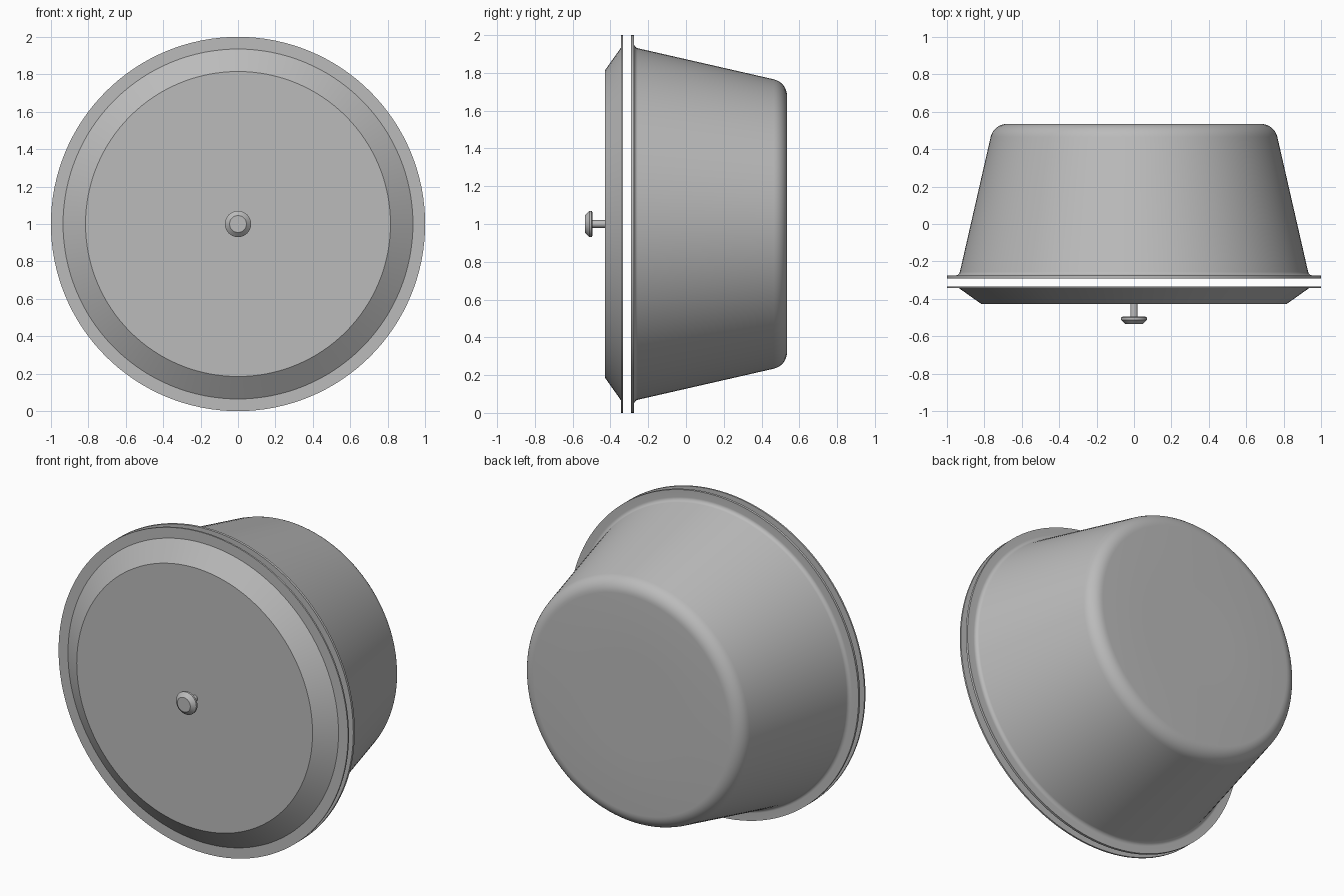
import bpy
import bmesh
import math
from mathutils import Vector

if "Cube" in bpy.data.objects:
    bpy.data.objects.remove(bpy.data.objects["Cube"], do_unlink=True)

SEGMENTS = 128
CENTRE_Z = 1.0

# Single plain metal colour
grey = bpy.data.materials.new("brushed grey")
grey.use_nodes = True
grey.diffuse_color = (0.5, 0.5, 0.5, 1)
grey.node_tree.nodes["Principled BSDF"].inputs["Base Color"].default_value = grey.diffuse_color


def profile(points, steps=8):
    """Turn (radius, y, corner radius) entries into a rounded polyline."""
    out = []
    for i, (r, y, fillet) in enumerate(points):
        p = Vector((r, y))
        if not fillet:
            out.append(p)
            continue
        u = (Vector(points[i - 1][:2]) - p).normalized()
        v = (Vector(points[i + 1][:2]) - p).normalized()
        half = u.angle(v) / 2
        centre = p + (u + v).normalized() * fillet / math.sin(half)
        start = (p + u * fillet / math.tan(half) - centre).normalized()
        end = (p + v * fillet / math.tan(half) - centre).normalized()
        out += [centre + start.slerp(end, k / steps) * fillet for k in range(steps + 1)]
    return out


def lathe(name, points, thickness=0):
    """Revolve a profile about the y axis, cap its last ring, add a wall thickness."""
    outline = profile(points)
    backward = outline[-1].y > outline[0].y
    bm = bmesh.new()
    rings = []
    for r, y in outline:
        angles = [math.tau * j / SEGMENTS for j in range(SEGMENTS)]
        rings.append([bm.verts.new((r * math.cos(a), y, CENTRE_Z + r * math.sin(a))) for a in angles])
    faces = [rings[-1]]
    for a, b in zip(rings, rings[1:]):
        for j in range(SEGMENTS):
            k = (j + 1) % SEGMENTS
            faces.append([a[j], a[k], b[k], b[j]])
    for f in faces:
        bm.faces.new(f[::-1] if backward else f)
    mesh = bpy.data.meshes.new(name)
    bm.to_mesh(mesh)
    bm.free()
    mesh.materials.append(grey)
    obj = bpy.data.objects.new(name, mesh)
    bpy.context.collection.objects.link(obj)
    bpy.ops.object.select_all(action="DESELECT")
    obj.select_set(True)
    bpy.context.view_layer.objects.active = obj
    if thickness:
        wall = obj.modifiers.new("wall", "SOLIDIFY")
        wall.thickness = thickness
        wall.offset = -1
        wall.use_even_offset = True
        bpy.ops.object.modifier_apply(modifier=wall.name)
    bpy.ops.object.shade_smooth_by_angle(angle=math.radians(25))
    return obj


# Tapered bowl with a flat rim and rounded base
lathe("bowl", [(1, -0.275, 0), (0.935, -0.275, 0.025),
               (0.75, 0.535, 0.09), (0.3, 0.535, 0)], 0.015)

# Shallow dished lid, floating just in front of the bowl rim
lathe("lid", [(1, -0.343, 0), (0.935, -0.343, 0),
              (0.815, -0.428, 0), (0.3, -0.428, 0)], 0.01)

# Lid handle: thin stem and bevelled button
lathe("knob", [(0.02, -0.425, 0), (0.02, -0.495, 0), (0.06, -0.495, 0),
               (0.07, -0.5, 0), (0.07, -0.512, 0), (0.045, -0.535, 0), (0.02, -0.535, 0)])
